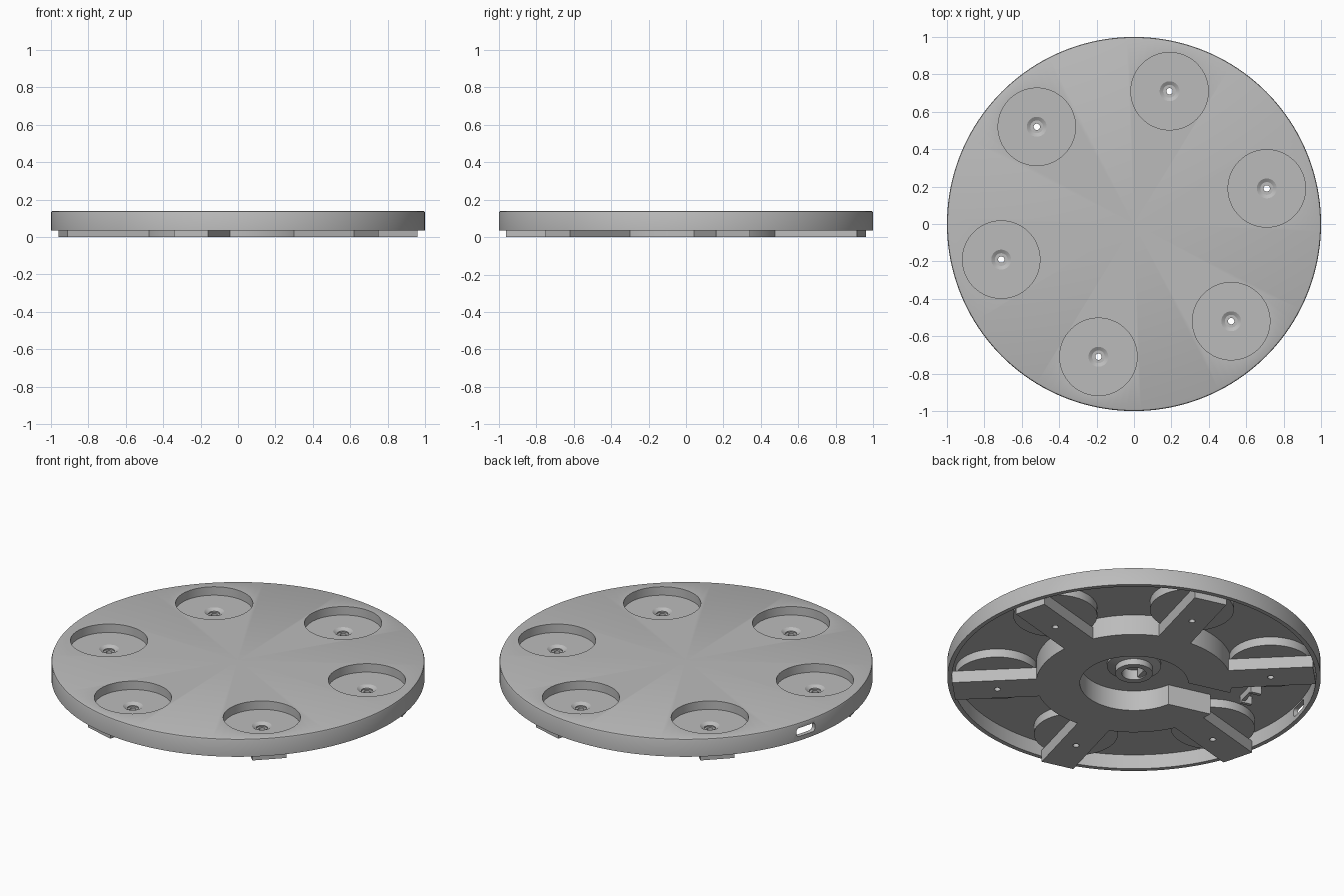
import bpy, bmesh, math
from mathutils import Matrix

cube = bpy.data.objects.get("Cube")
if cube:
    bpy.data.objects.remove(cube, do_unlink=True)

grey = bpy.data.materials.new("plain grey")
grey.use_nodes = True
grey.diffuse_color = (0.5, 0.5, 0.5, 1)
grey.node_tree.nodes["Principled BSDF"].inputs["Base Color"].default_value = (0.5, 0.5, 0.5, 1)

ANGLES = [math.radians(15 + 60 * i) for i in range(6)]
PORT = math.radians(165)      # direction of the cable opening
POCKET_R = 0.735              # distance of pockets from the centre


def polar(angle, r, z=0.0):
    return Matrix.Rotation(angle, 4, 'Z') @ Matrix.Translation((r, 0, z))


def finish(name, bm, matrix=Matrix()):
    bmesh.ops.recalc_face_normals(bm, faces=bm.faces)
    bm.transform(matrix)
    mesh = bpy.data.meshes.new(name)
    bm.to_mesh(mesh)
    bm.free()
    mesh.materials.append(grey)
    obj = bpy.data.objects.new(name, mesh)
    bpy.context.collection.objects.link(obj)
    return obj


def lathe(name, profile, matrix=Matrix(), closed=True, steps=96):
    """Revolve an (r, z) profile about the z axis."""
    bm = bmesh.new()
    verts = [bm.verts.new((r, 0, z)) for r, z in profile]
    pairs = list(zip(verts, verts[1:])) + ([(verts[-1], verts[0])] if closed else [])
    edges = [bm.edges.new(p) for p in pairs]
    bmesh.ops.spin(bm, geom=verts + edges, axis=(0, 0, 1), cent=(0, 0, 0),
                   angle=math.tau, steps=steps)
    bmesh.ops.remove_doubles(bm, verts=bm.verts, dist=1e-5)
    return finish(name, bm, matrix)


def disc(name, r, z0, z1, matrix=Matrix(), steps=96):
    return lathe(name, [(0, z0), (r, z0), (r, z1), (0, z1)], matrix, False, steps)


def box(name, size, matrix, round_r=0):
    bm = bmesh.new()
    bmesh.ops.create_cube(bm, size=1, matrix=Matrix.Diagonal((*size, 1)))
    if round_r:   # round the edges that run along x
        along = [e for e in bm.edges if abs(e.verts[0].co.x - e.verts[1].co.x) > 1e-4]
        bmesh.ops.bevel(bm, geom=along, offset=round_r, segments=6, profile=0.5,
                        affect='EDGES')
    return finish(name, bm, matrix)


def combine(obj, other, operation='DIFFERENCE'):
    other.hide_render = True
    mod = obj.modifiers.new("combine", 'BOOLEAN')
    mod.operation, mod.object, mod.solver = operation, other, 'EXACT'
    bpy.context.view_layer.objects.active = obj
    bpy.ops.object.modifier_apply(modifier=mod.name)
    bpy.data.objects.remove(other, do_unlink=True)


# Hollow round cover with a softened top edge
cover = lathe("round_cover", [(0, 0.14), (0.99, 0.14), (0.997, 0.137), (1, 0.13),
                              (1, 0.035), (0.975, 0.035), (0.975, 0.12), (0, 0.12)],
              closed=False, steps=160)
for a in ANGLES:
    combine(cover, disc("pocket_cutter", 0.207, 0.1, 0.2, polar(a, POCKET_R)))
combine(cover, box("port_cutter", (0.2, 0.13, 0.05), polar(PORT, 1, 0.085), 0.018))

# Pocket cups with countersunk screw holes
cups = [lathe(f"pocket_cup_{i + 1}",
              [(0.03, 0.07), (0.225, 0.07), (0.225, 0.121), (0.207, 0.121),
               (0.207, 0.09), (0.053, 0.09), (0.034, 0.078), (0.03, 0.078)],
              polar(a, POCKET_R)) for i, a in enumerate(ANGLES)]

# Underside frame: hub ring, six arms, screw holes and cable channel
frame = lathe("support_frame", [(0.29, 0), (0.525, 0), (0.525, 0.121), (0.29, 0.121)])
for a in ANGLES:
    combine(frame, box("arm", (0.54, 0.186, 0.071), polar(a, 0.70, 0.0355)), 'UNION')
for a in ANGLES:
    combine(frame, disc("screw_cutter", 0.017, -0.1, 0.2, polar(a, POCKET_R), 32))
combine(frame, box("channel_cutter", (0.46, 0.25, 0.4), polar(PORT, 0.4)))

# Central shaft socket with a stepped collar and a flat key
socket = lathe("shaft_socket", [(0.065, 0.06), (0.1, 0.06), (0.1, 0.095), (0.145, 0.105),
                                (0.145, 0.121), (0.065, 0.121)])
key = box("socket_key", (0.035, 0.07, 0.055), polar(PORT, 0.055, 0.094))

# Small bracket that holds the cable port
bracket = box("port_bracket", (0.02, 0.13, 0.04), polar(PORT, 0.67, 0.102))
ribs = [box(f"bracket_rib_{i + 1}", (0.06, 0.02, 0.05),
            polar(PORT, 0.69, 0.097) @ Matrix.Translation((0, s * 0.06, 0)))
        for i, s in enumerate((-1, 1))]

# Smooth curved walls, keep the edges sharp
bpy.ops.object.select_all(action='DESELECT')
for obj in [cover, frame, socket, key, bracket] + cups + ribs:
    obj.select_set(True)
bpy.context.view_layer.objects.active = cover
bpy.ops.object.shade_smooth_by_angle(angle=math.radians(30))
